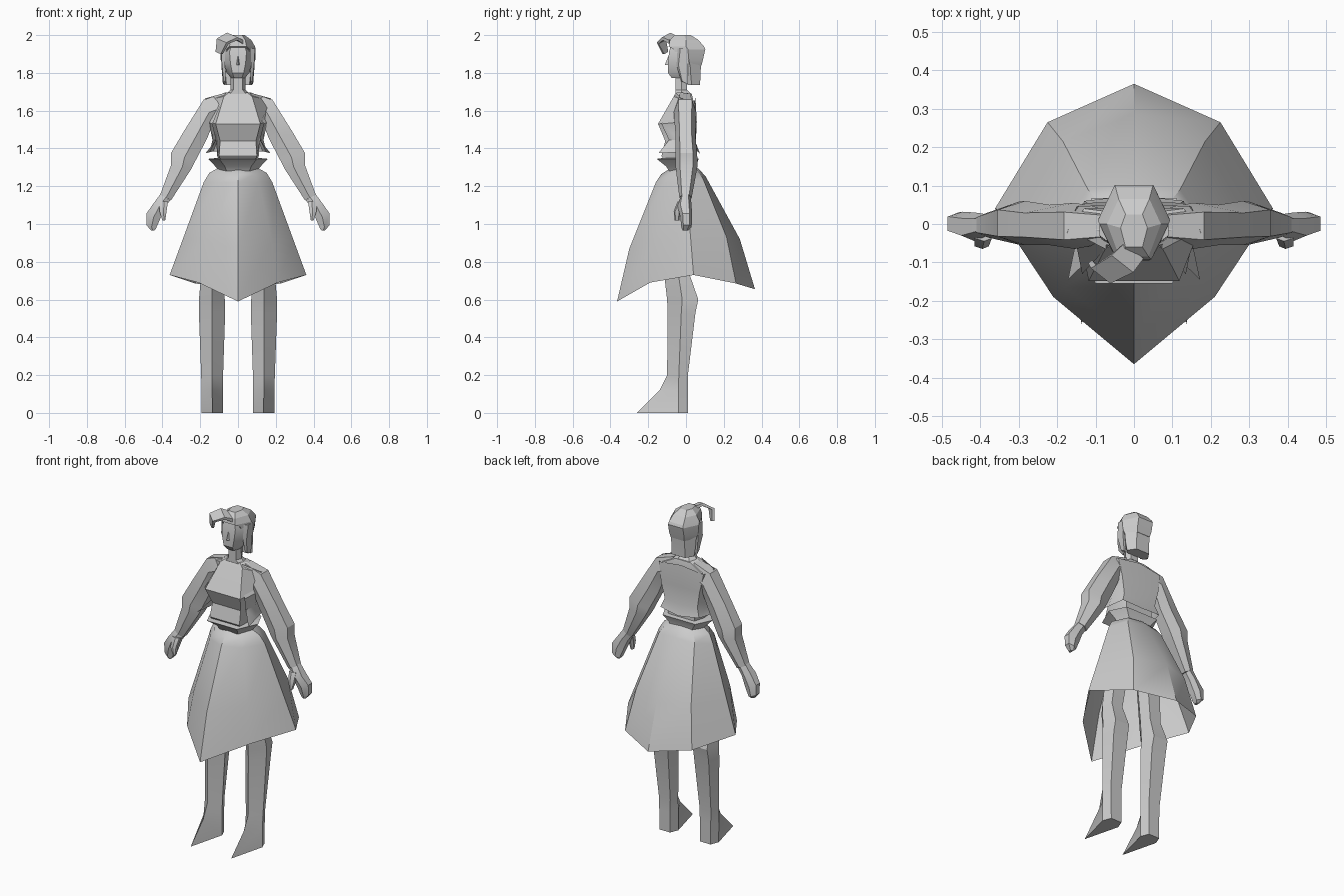
import bpy, bmesh, math
from mathutils import Vector

grey = bpy.data.materials.new("plain grey")
grey.diffuse_color = (0.6, 0.6, 0.6, 1)


def loft(name, rings, closed=True, caps=True, mirror=False, angle=30):
    """Skin a list of equal-length outlines."""
    bm = bmesh.new()
    rows = [[bm.verts.new(p) for p in r] for r in rings]
    n = len(rows[0])
    for a, b in zip(rows, rows[1:]):
        for i in range(n if closed else n - 1):
            j = (i + 1) % n
            bm.faces.new((a[i], a[j], b[j], b[i]))
    if caps:
        bm.faces.new(rows[0])
        bm.faces.new(rows[-1])
    bmesh.ops.recalc_face_normals(bm, faces=bm.faces)
    me = bpy.data.meshes.new(name)
    bm.to_mesh(me)
    bm.free()
    me.materials.append(grey)
    ob = bpy.data.objects.new(name, me)
    bpy.context.collection.objects.link(ob)
    if mirror:
        ob.modifiers.new("mirror", 'MIRROR')
    bpy.ops.object.select_all(action='DESELECT')
    ob.select_set(True)
    bpy.context.view_layer.objects.active = ob
    bpy.ops.object.shade_smooth_by_angle(angle=math.radians(angle))
    return ob


def sym(half):
    """Complete a right-hand outline, front to back, across x = 0."""
    return half + [(-x, y, z) for x, y, z in reversed(half) if x > 0]


def hexring(z, fw, fy, sw, sy, bw, by):
    """Six-sided ring: front pair, side pair, back pair."""
    return sym([(fw, fy, z), (sw, sy, z), (bw, by, z)])


# Skirt: open eight-sided cone with a pointed hem
loft("skirt", [
    sym([(0, -.365, .59), (.21, -.19, .69), (.362, .04, .73), (.225, .265, .685), (0, .365, .655)]),
    sym([(0, -.30, .87), (.18, -.165, .91), (.292, .025, .92), (.185, .215, .93), (0, .285, .92)]),
    sym([(0, -.16, 1.22), (.11, -.115, 1.22), (.182, .0, 1.22), (.12, .09, 1.24), (0, .105, 1.25)]),
    sym([(0, -.13, 1.265), (.09, -.095, 1.265), (.152, -.01, 1.27), (.10, .065, 1.28), (0, .07, 1.29)]),
    sym([(0, -.09, 1.29), (.06, -.07, 1.29), (.10, -.02, 1.30), (.07, .045, 1.30), (0, .05, 1.30)]),
], caps=False, angle=35)

# Flared waist belt
loft("belt", [
    hexring(1.28, .06, -.09, .10, -.02, .07, .05),
    hexring(1.305, .07, -.105, .12, -.02, .08, .05),
    hexring(1.345, .10, -.155, .157, -.03, .11, .068),
    hexring(1.35, .08, -.12, .11, -.02, .09, .05),
])

# Bodice with a flat-fronted bust
loft("torso", [
    hexring(1.33, .085, -.11, .10, -.02, .08, .045),
    hexring(1.36, .10, -.13, .11, -.02, .09, .045),
    hexring(1.44, .095, -.11, .115, -.02, .09, .04),
    sym([(.118, -.148, 1.53), (.145, -.02, 1.54), (.11, .048, 1.54)]),
    sym([(.075, -.065, 1.675), (.17, -.015, 1.655), (.13, .04, 1.65)]),
    sym([(.05, -.05, 1.695), (.07, -.015, 1.695), (.05, .03, 1.69)]),
])

# Short open jacket whose hem flares out
loft("jacket", [
    [(.065, -.055, 1.695), (.175, -.025, 1.665), (.15, .045, 1.65), (0, .05, 1.67)],
    [(.135, -.13, 1.53), (.155, -.03, 1.54), (.13, .055, 1.54), (0, .057, 1.54)],
    [(.115, -.09, 1.445), (.135, -.03, 1.445), (.11, .048, 1.44), (0, .052, 1.43)],
    [(.172, -.145, 1.375), (.15, -.04, 1.38), (.13, .06, 1.385), (0, .075, 1.37)],
], closed=False, caps=False, mirror=True)


def arm_ring(xo, zo, xi, zi, y0, y1):
    """Six-sided limb section from its outer and inner points."""
    ym, h = (y0 + y1) / 2, (y1 - y0) * .3
    xm, zm = xo * .45 + xi * .55, zo * .45 + zi * .55
    return [(xo, ym - h, zo), (xm, y0, zm), (xi, ym - h, zi),
            (xi, ym + h, zi), (xm, y1, zm), (xo, ym + h, zo)]


# Arms with full sleeves below the elbow
loft("arm", [arm_ring(*r) for r in [
    (.07, 1.692, .08, 1.56, -.05, .04),
    (.182, 1.658, .13, 1.535, -.065, .055),
    (.287, 1.49, .165, 1.45, -.055, .05),
    (.355, 1.375, .225, 1.335, -.055, .06),
    (.355, 1.31, .245, 1.295, -.055, .06),
    (.412, 1.155, .355, 1.125, -.035, .03)]], mirror=True)

# Mitten hands and thumbs
loft("hand", [arm_ring(*r) for r in [
    (.41, 1.16, .36, 1.125, -.03, .025),
    (.45, 1.105, .385, 1.09, -.045, .03),
    (.485, 1.055, .415, 1.02, -.03, .032),
    (.485, .995, .435, .975, -.025, .03),
    (.46, .965, .445, .965, -.018, .01)]], mirror=True)
loft("thumb", [arm_ring(*r) for r in [
    (.415, 1.12, .37, 1.12, -.045, -.005),
    (.415, 1.065, .378, 1.07, -.065, -.03),
    (.40, 1.018, .385, 1.02, -.06, -.035)]], mirror=True)

# Five-sided legs running into wedge feet: z, inner x, outer x, front, side, back y
loft("leg", [[((xi + xo) / 2, f, z), (xo, s, z), (xo - .02, b, z), (xi + .02, b, z), (xi, s, z)]
             for z, xi, xo, f, s, b in [
    (0, .08, .192, -.26, -.04, .01),
    (.12, .08, .193, -.14, -.04, .01),
    (.20, .079, .195, -.10, -.038, .01),
    (.53, .068, .207, -.097, -.025, .05),
    (.60, .07, .207, -.10, -.02, .065),
    (.73, .08, .195, -.115, -.04, .02),
    (1.22, .015, .15, -.10, -.02, .05)]], mirror=True)

# Neck, with a small collar at its base
loft("neck", [
    hexring(1.685, .045, -.055, .065, -.02, .04, .03),
    hexring(1.71, .025, -.055, .04, -.025, .025, .005),
    hexring(1.81, .025, -.055, .038, -.025, .025, .01)])

# Face
loft("face", [
    hexring(1.772, .02, -.075, .035, -.035, .03, .01),
    hexring(1.80, .03, -.095, .06, -.03, .04, .03),
    hexring(1.85, .04, -.095, .072, -.03, .05, .04),
    hexring(1.91, .045, -.09, .076, -.03, .05, .05),
    hexring(1.965, .03, -.075, .06, -.02, .04, .04)])
loft("nose", [
    [(-.012, -.09, 1.84), (0, -.112, 1.842), (.012, -.09, 1.84)],
    [(-.005, -.085, 1.89), (0, -.093, 1.89), (.005, -.085, 1.89)]])

# Hair: crown, hanging back and side locks
loft("hair_crown", [
    hexring(1.84, .06, -.01, .082, .02, .045, .082),
    hexring(1.87, .065, -.04, .092, .015, .05, .09),
    hexring(1.925, .06, -.065, .094, .01, .05, .102),
    hexring(1.94, .045, -.092, .09, .0, .048, .095),
    hexring(1.975, .038, -.085, .07, .0, .04, .065),
    hexring(2.0, .022, -.06, .035, -.01, .022, .025)], angle=15)
loft("hair_back", [
    hexring(1.735, .06, .008, .075, .03, .045, .075),
    hexring(1.79, .066, .005, .082, .025, .045, .076),
    hexring(1.87, .06, .0, .086, .02, .045, .082)], angle=15)
loft("side_lock", [
    [(.07, -.045, 1.93), (.09, -.03, 1.93), (.09, .01, 1.93), (.07, .01, 1.93)],
    [(.068, -.05, 1.84), (.085, -.04, 1.84), (.088, .01, 1.84), (.07, .01, 1.84)],
    [(.065, -.025, 1.755), (.075, -.02, 1.755), (.08, .01, 1.74), (.068, .01, 1.74)]], mirror=True)

# Swept fringe: thin strip curling forward and to one side
side = Vector((.028, -.022, -.012))
fringe = []
for p, w, t in [((.0, -.07, 1.965), .9, (0, 0, .02)), ((-.03, -.10, 1.985), 1, (0, -.004, .016)),
                ((-.075, -.125, 1.965), .9, (-.012, -.01, .006)), ((-.095, -.105, 1.905), .5, (-.01, -.008, 0))]:
    p, t, s = Vector(p), Vector(t), side * w
    fringe.append([p - s, p + s, p + s + t, p - s + t])
loft("fringe", fringe)
